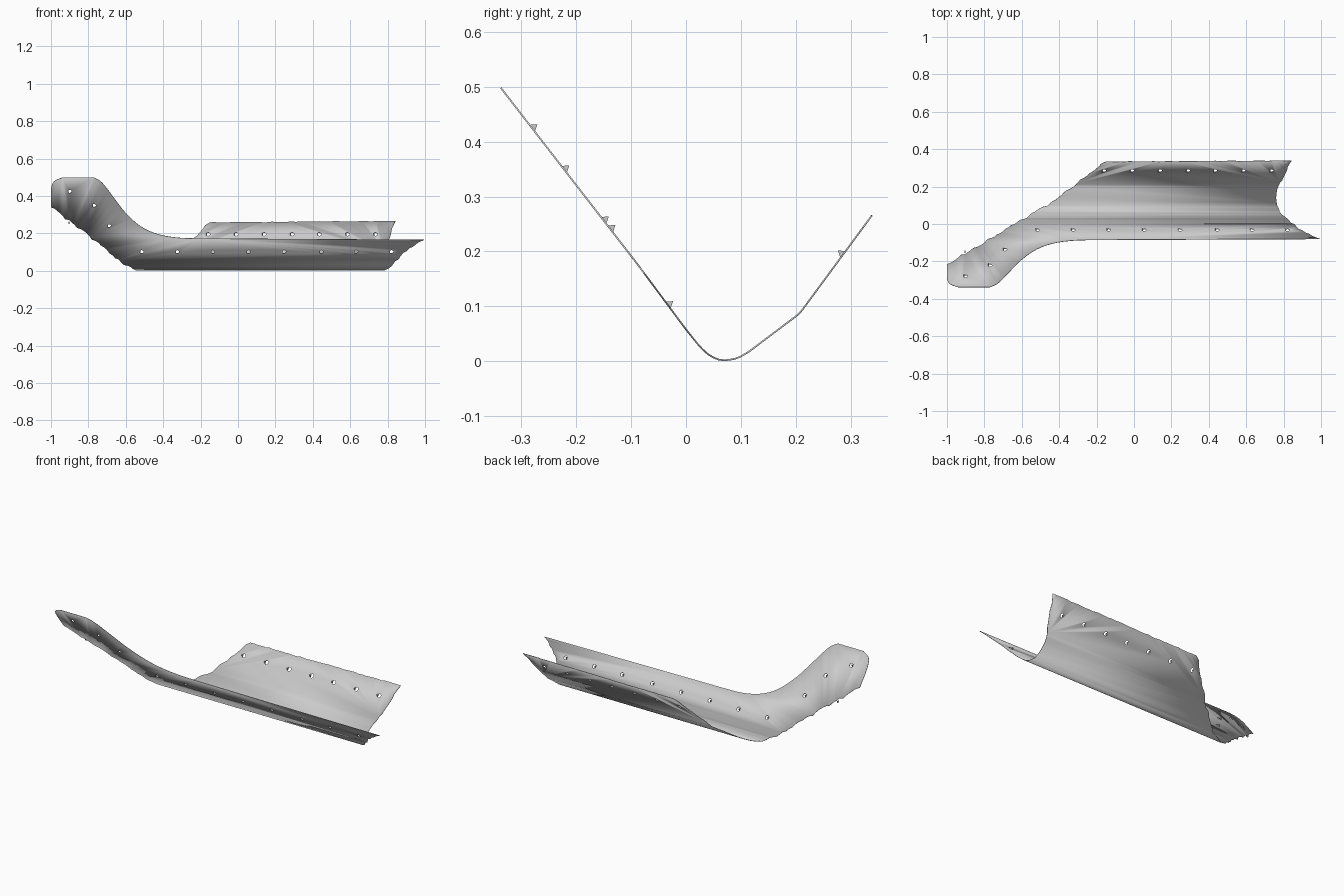
import bpy, bmesh, math, random
from mathutils import Vector, Matrix

if "Cube" in bpy.data.objects:
    bpy.data.objects.remove(bpy.data.objects["Cube"])

random.seed(4)
THICK = 0.003

steel = bpy.data.materials.new("grey steel")
steel.diffuse_color = (0.6, 0.6, 0.6, 1)
steel.use_nodes = True
steel.node_tree.nodes["Principled BSDF"].inputs["Base Color"].default_value = steel.diffuse_color

# Bent cross-section of the sheet (y, z)
PROFILE = [(-0.338, 0.499), (-0.09, 0.179), (0.0, 0.058), (0.02, 0.033), (0.03, 0.022),
           (0.04, 0.013), (0.05, 0.007), (0.06, 0.003), (0.07, 0.002), (0.08, 0.003),
           (0.09, 0.005), (0.1, 0.009), (0.115, 0.018), (0.2, 0.082), (0.206, 0.087),
           (0.212, 0.094), (0.22, 0.105), (0.338, 0.265)]


def height(y):
    for (y0, z0), (y1, z1) in zip(PROFILE, PROFILE[1:]):
        if y <= y1 or y1 == PROFILE[-1][0]:
            return z0 + (z1 - z0) * (y - y0) / (y1 - y0)


def normal(y):
    slope = (height(y + 0.002) - height(y - 0.002)) / 0.004
    return Vector((0, -slope, 1)).normalized()


def smooth_curve(pts, n=5):
    # Catmull-Rom through the points
    p = [Vector(q) for q in [pts[0]] + pts + [pts[-1]]]
    out = []
    for a, b, c, d in zip(p, p[1:], p[2:], p[3:]):
        for i in range(n):
            t = i / n
            out.append(0.5 * (2 * b + (c - a) * t + (2 * a - 5 * b + 4 * c - d) * t ** 2
                              + (3 * b - a - 3 * c + d) * t ** 3))
    return out + [p[-1]]


def ragged(pts, step=0.018, depth=0.005):
    # Torn edge: short teeth along a polyline
    out = []
    for a, b in zip(pts, pts[1:]):
        a, b = Vector(a), Vector(b)
        n = max(1, int((b - a).length / step))
        side = Vector((b.y - a.y, a.x - b.x)).normalized()
        for i in range(n):
            off = 0 if i == 0 else random.uniform(-depth, depth)
            out.append(a.lerp(b, i / n) + side * off)
    return out + [Vector(pts[-1])]


# Plan outline of the sheet
arm = smooth_curve([(-1, -0.215), (-1, -0.285), (-0.985, -0.32), (-0.94, -0.337)])
neck = smooth_curve([(-0.77, -0.337), (-0.725, -0.315), (-0.66, -0.25), (-0.6, -0.19),
                     (-0.52, -0.135), (-0.43, -0.103), (-0.32, -0.088), (-0.2, -0.085)])
right = ragged([(0.995, -0.08), (0.9, -0.035), (0.84, 0.005), (0.79, 0.05), (0.765, 0.1),
                (0.762, 0.16), (0.78, 0.22), (0.842, 0.338)])
back = ragged([(0.842, 0.338), (-0.15, 0.333)], 0.025, 0.0015)
left = ragged([(-0.15, 0.333), (-0.175, 0.322), (-0.22, 0.28), (-0.3, 0.222),
               (-0.45, 0.11), (-0.56, 0.045), (-1, -0.215)])
outline = arm + neck + right + back[1:] + left[1:-1]

# Sheet: slice the flat outline at each bend, then lift it to the profile
bm = bmesh.new()
bm.faces.new([bm.verts.new((p.x, p.y, 0)) for p in outline])
for y, _ in PROFILE[1:-1]:
    bmesh.ops.bisect_plane(bm, geom=bm.verts[:] + bm.edges[:] + bm.faces[:],
                           plane_co=(0, y, 0), plane_no=(0, 1, 0))
bmesh.ops.remove_doubles(bm, verts=bm.verts[:], dist=0.0002)
bmesh.ops.triangulate(bm, faces=bm.faces[:])
for v in bm.verts:
    v.co.z = height(v.co.y)
bmesh.ops.recalc_face_normals(bm, faces=bm.faces[:])
if sum(f.normal.z for f in bm.faces) < 0:
    bmesh.ops.reverse_faces(bm, faces=bm.faces[:])


def make_object(name, bm):
    me = bpy.data.meshes.new(name)
    bm.to_mesh(me)
    bm.free()
    me.materials.append(steel)
    ob = bpy.data.objects.new(name, me)
    bpy.context.collection.objects.link(ob)
    return ob


sheet = make_object("bent_sheet", bm)

# Fastener hole positions (x, y)
holes = [(x, -0.033) for x in (-0.515, -0.325, -0.135, 0.055, 0.245, 0.445, 0.63, 0.82)]
holes += [(x, 0.286) for x in (-0.16, -0.01, 0.14, 0.29, 0.435, 0.585, 0.735)]
holes += [(-0.9, -0.28), (-0.77, -0.222), (-0.69, -0.138)]

# Hole cutters
cut = bmesh.new()
for x, y in holes:
    turn = Vector((0, 0, 1)).rotation_difference(normal(y)).to_matrix().to_4x4()
    bmesh.ops.create_cone(cut, cap_ends=True, segments=10, radius1=0.011, radius2=0.011,
                          depth=0.04,
                          matrix=Matrix.Translation((x, y, height(y))) @ turn)
cutter = make_object("hole_cutter", cut)
cutter.hide_render = True
cutter.hide_viewport = True

solid = sheet.modifiers.new("thickness", 'SOLIDIFY')
solid.thickness = THICK
solid.offset = 0
punch = sheet.modifiers.new("holes", 'BOOLEAN')
punch.operation = 'DIFFERENCE'
punch.solver = 'EXACT'
punch.object = cutter

# Punched burrs: a small wedge on the inner face beside each hole
burr = bmesh.new()
for x, y in holes + [(-0.895, -0.15)]:
    n = normal(y)
    along = Vector((0, n.z, -n.y))
    base = Vector((x - 0.011, y, height(y)))
    tri = [base - along * 0.008, base + along * 0.008, base + n * 0.012]
    a = [burr.verts.new(p) for p in tri]
    b = [burr.verts.new(p + Vector((0.005, 0, 0))) for p in tri]
    burr.faces.new(a)
    burr.faces.new(b[::-1])
    for i in range(3):
        j = (i + 1) % 3
        burr.faces.new((a[j], a[i], b[i], b[j]))
bmesh.ops.recalc_face_normals(burr, faces=burr.faces[:])
make_object("hole_burrs", burr)

# Smooth the bends, keep the cut edges sharp
bpy.ops.object.select_all(action='DESELECT')
sheet.select_set(True)
bpy.context.view_layer.objects.active = sheet
bpy.ops.object.shade_smooth_by_angle(angle=math.radians(35))
